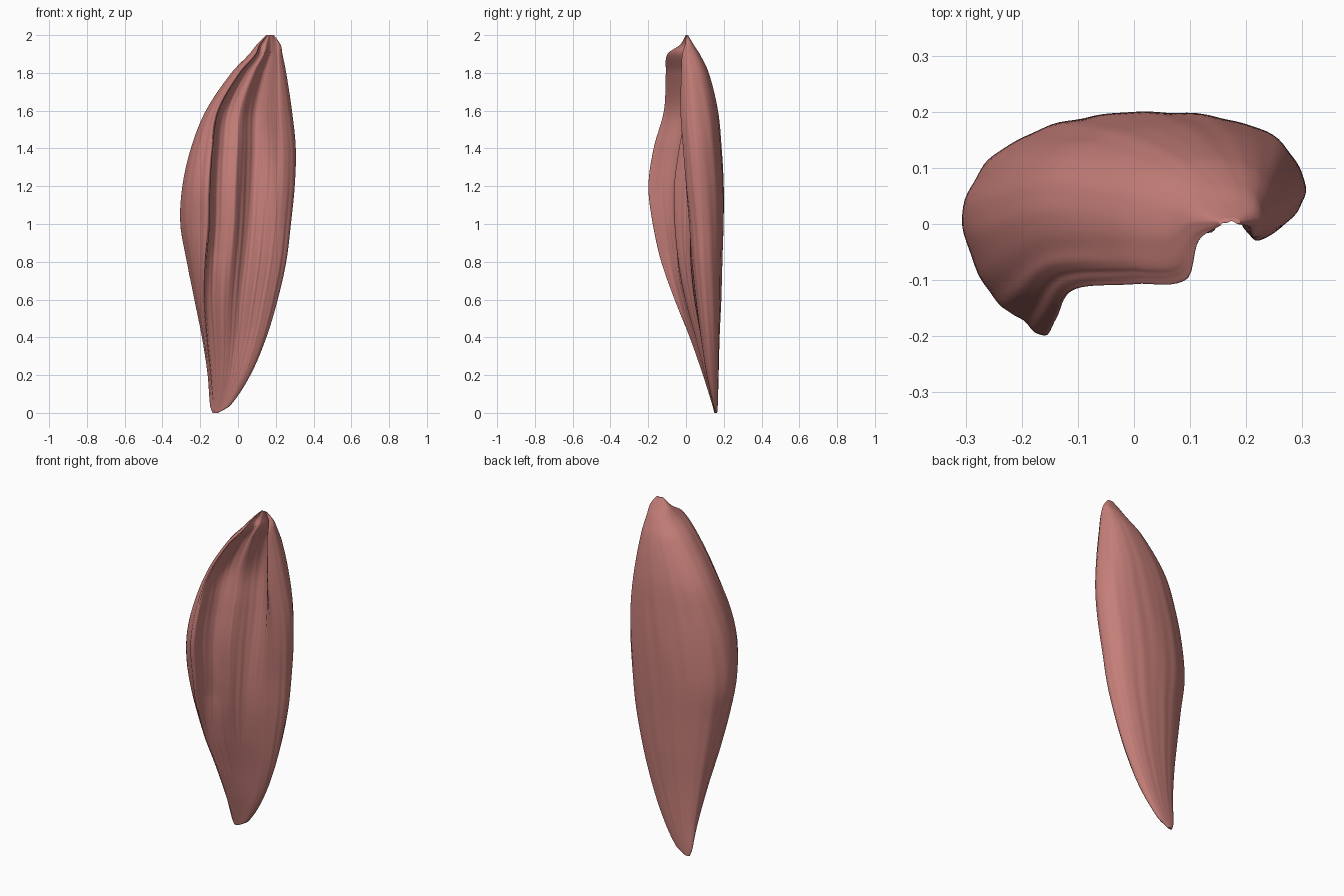
import bpy
import bmesh
import math
from mathutils import Vector

default = bpy.data.objects.get("Cube")
if default:
    bpy.data.objects.remove(default, do_unlink=True)

RINGS = 120
STEPS = 10

# Stations up the belly: height, right edge x, left edge x, back y,
# big lip x, big lip y, hollow y, small lip y
STATIONS = [
    (0.0, -.135, -.105, .165, -.125, .150, .152, .153),
    (.04, -.148, -.04, .168, -.13, .14, .145, .145),
    (.2, -.16, .065, .172, -.145, .09, .112, .11),
    (.4, -.19, .15, .177, -.165, .02, .08, .08),
    (.6, -.23, .21, .186, -.18, -.06, .045, .055),
    (.8, -.27, .255, .192, -.175, -.13, .025, .035),
    (1.0, -.305, .28, .198, -.16, -.175, .025, .02),
    (1.2, -.295, .30, .198, -.155, -.198, .04, 0),
    (1.4, -.25, .305, .187, -.14, -.17, .065, -.015),
    (1.6, -.17, .285, .168, -.105, -.115, .085, -.028),
    (1.8, -.035, .255, .12, .01, -.105, .07, -.025),
    (1.9, .06, .235, .072, .095, -.097, .045, -.02),
    (1.95, .1, .225, .04, .115, -.03, .025, -.005),
    (2.0, .15, .19, .01, .155, -.002, .005, 0),
]


def spline(a, b, c, d, t):
    """Catmull-Rom blend between b and c."""
    return 0.5 * (2 * b + (c - a) * t + (2 * a - 5 * b + 4 * c - d) * t * t
                  + (3 * b - a - 3 * c + d) * t ** 3)


def mix(a, b, t):
    return a + t * (b - a)


def station_at(z):
    """Cubic interpolation of the stations at any height."""
    i = max(k for k in range(len(STATIONS) - 1) if STATIONS[k][0] <= z)
    p, q = STATIONS[i], STATIONS[i + 1]
    before, after = STATIONS[max(i - 1, 0)], STATIONS[min(i + 2, len(STATIONS) - 1)]
    h = q[0] - p[0]
    t = (z - p[0]) / h
    values = []
    for k in range(1, len(p)):
        m0 = (q[k] - before[k]) / (q[0] - before[0]) * h
        m1 = (after[k] - p[k]) / (after[0] - p[0]) * h
        values.append((2 * t**3 - 3 * t * t + 1) * p[k] + (t**3 - 2 * t * t + t) * m0
                      + (3 * t * t - 2 * t**3) * q[k] + (t**3 - t * t) * m1)
    return values


def section(z):
    """Closed outline: rounded back, big lip, shelf, hollow, small lip."""
    x0, x1, back, lip_x, lip_y, hollow, small_y = station_at(z)
    edge0 = mix(back, lip_y, 0.5)
    edge1 = mix(back, small_y, 0.62)
    shelf = mix(hollow, lip_y, 0.42)
    # The lip fold opens out into a plain slope towards the bottom
    fold = min(max((z - 0.35) / 0.5, 0), 1)
    control = [
        (x1, edge1),
        (mix(x0, x1, .92), mix(back, edge1, .36)),
        (mix(x0, x1, .74), mix(back, edge1, .06)),
        (mix(x0, x1, .5), back),
        (mix(x0, x1, .27), mix(back, edge0, .12)),
        (mix(x0, x1, .08), mix(back, edge0, .45)),
        (x0, edge0),
        (mix(x0, lip_x, .3), mix(lip_y, edge0, .38)),
        (mix(x0, lip_x, .68), mix(lip_y, edge0, .14)),
        (lip_x, lip_y),
        (mix(lip_x, x1, .03), mix(lip_y, shelf, mix(.12, .55, fold))),
        (mix(lip_x, x1, .1), mix(lip_y, shelf, mix(.35, .95, fold))),
        (mix(lip_x, x1, .2), mix(lip_y, shelf, mix(.7, 1.05, fold))),
        (mix(lip_x, x1, .31), shelf),
        (mix(lip_x, x1, .4), mix(shelf, hollow, .5)),
        (mix(lip_x, x1, .49), mix(shelf, hollow, .95)),
        (mix(lip_x, x1, .57), hollow),
        (mix(lip_x, x1, .66), mix(hollow, small_y, .25)),
        (mix(lip_x, x1, .74), mix(hollow, small_y, .65)),
        (mix(lip_x, x1, .83), small_y),
        (mix(lip_x, x1, .94), mix(small_y, edge1, .32)),
    ]
    n = len(control)
    points = []
    for i in range(n):
        a, b, c, d = (Vector(control[(i + k) % n]) for k in (-1, 0, 1, 2))
        points += [spline(a, b, c, d, s / STEPS) for s in range(STEPS)]

    # Shallow fibre grooves that wander along the length
    count = len(points)
    fade = math.sin(math.pi * z / 2)
    ring = []
    for i, p in enumerate(points):
        tangent = points[(i + 1) % count] - points[i - 1]
        normal = Vector((tangent.y, -tangent.x)).normalized()
        a = 2 * math.pi * i / count
        wave = math.sin(23 * a + 5 * z) + 0.7 * math.sin(37 * a + 8 * z + 2 * math.sin(3 * z))
        p = p + normal * wave * 0.0011 * fade
        ring.append((p.x, p.y, z))
    return ring


# Muscle belly lofted through the sections
bm = bmesh.new()
rings = []
for r in range(RINGS + 1):
    z = 1 - math.cos(math.pi * r / RINGS)
    rings.append([bm.verts.new(co) for co in section(z)])
for low, high in zip(rings, rings[1:]):
    for i in range(len(low)):
        j = (i + 1) % len(low)
        bm.faces.new((low[i], low[j], high[j], high[i]))

# Blunt tendon ends
bm.faces.new(rings[0][::-1])
bm.faces.new(rings[-1])
bmesh.ops.recalc_face_normals(bm, faces=bm.faces)

mesh = bpy.data.meshes.new("muscle_belly")
bm.to_mesh(mesh)
bm.free()
belly = bpy.data.objects.new("muscle_belly", mesh)
bpy.context.collection.objects.link(belly)

# Dusky red flesh
flesh = bpy.data.materials.new("flesh")
flesh.use_nodes = True
colour = (0.56, 0.21, 0.19, 1)
flesh.diffuse_color = colour
flesh.node_tree.nodes["Principled BSDF"].inputs["Base Color"].default_value = colour
mesh.materials.append(flesh)

bpy.ops.object.select_all(action="DESELECT")
belly.select_set(True)
bpy.context.view_layer.objects.active = belly
bpy.ops.object.shade_smooth_by_angle(angle=math.radians(60))
